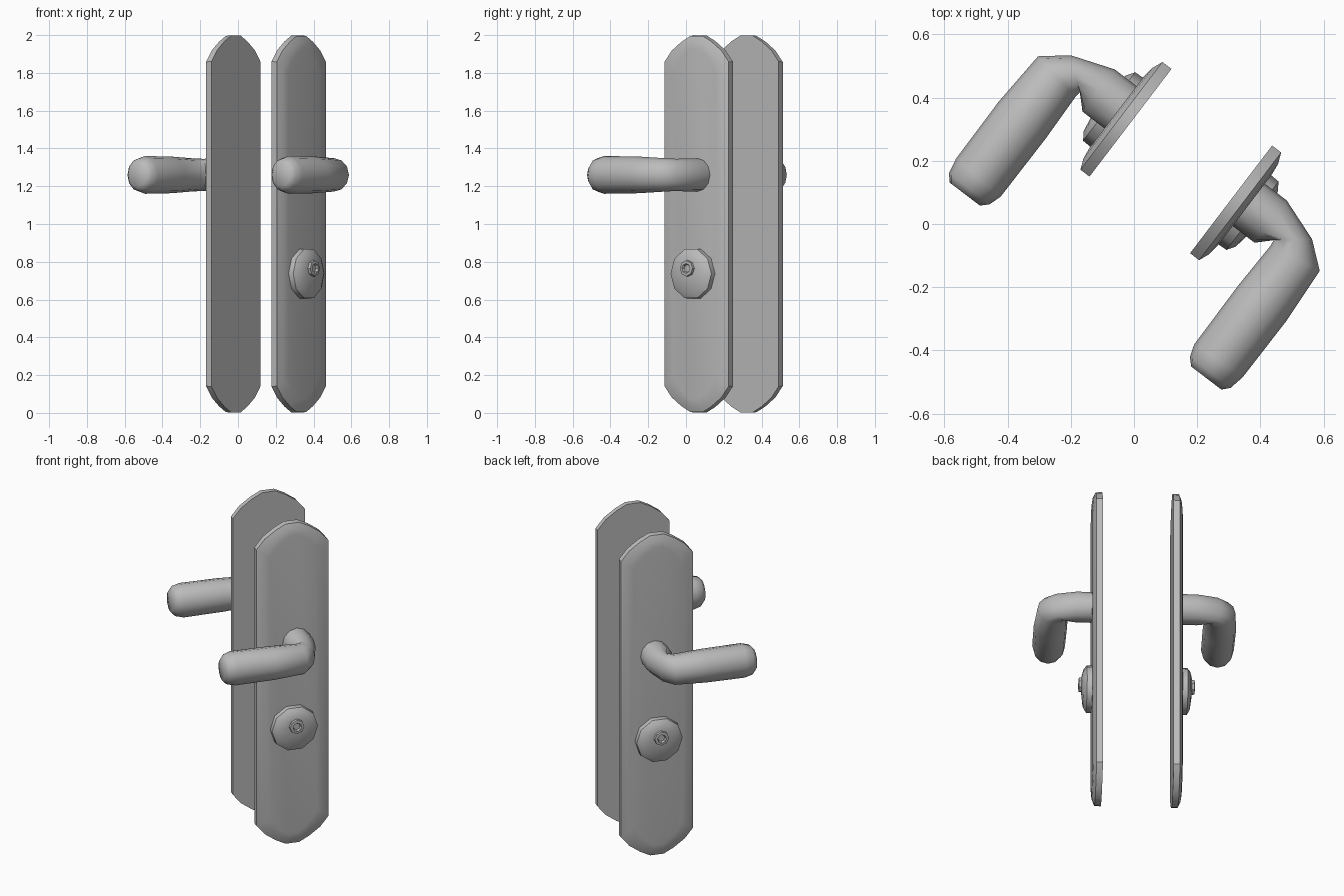
import bpy, bmesh
from math import cos, sin, pi, radians
from mathutils import Vector

cube = bpy.data.objects.get("Cube")
if cube:
    bpy.data.objects.remove(cube, do_unlink=True)

metal = bpy.data.materials.new("satin_grey_metal")
metal.use_nodes = True
GREY = (0.5, 0.5, 0.5, 1)
metal.diffuse_color = GREY
metal.node_tree.nodes["Principled BSDF"].inputs["Base Color"].default_value = GREY

# Door frame of reference: along the door, out of the door, centre of the door
TURN = radians(52.7)
ALONG = Vector((cos(TURN), sin(TURN), 0))
OUT = Vector((sin(TURN), -cos(TURN), 0))
CENTRE = Vector((0.148, 0.199, 0))


def loft(name, rings, side, angle):
    """Skin rings of (along, out, z) points and cap both ends."""
    bm = bmesh.new()
    loops = [[bm.verts.new(CENTRE + ALONG * s + OUT * d * side + Vector((0, 0, z)))
              for s, d, z in ring] for ring in rings]
    for a, b in zip(loops, loops[1:]):
        for i in range(len(a)):
            j = (i + 1) % len(a)
            bm.faces.new((a[i], a[j], b[j], b[i]))
    bm.faces.new(loops[0])
    bm.faces.new(loops[-1])
    bmesh.ops.recalc_face_normals(bm, faces=bm.faces)
    mesh = bpy.data.meshes.new(name)
    bm.to_mesh(mesh)
    bm.free()
    mesh.materials.append(metal)
    ob = bpy.data.objects.new(name, mesh)
    bpy.context.collection.objects.link(ob)
    bpy.ops.object.select_all(action='DESELECT')
    ob.select_set(True)
    bpy.context.view_layer.objects.active = ob
    bpy.ops.object.shade_smooth_by_angle(angle=radians(angle))


def plate_ring(d, sx, sz):
    """Long outline with a faceted arch at each end."""
    quarter = [(0.214, 0.86), (0.165, 0.92), (0.1, 0.967), (0.04, 0.998)]
    top = quarter + [(-x, z) for x, z in reversed(quarter)]
    outline = top + [(-x, -z) for x, z in top]
    return [(x * sx, d, 1 + z * sz) for x, z in outline]


def disc(d, r, z, n=10):
    return [(r * cos(2 * pi * i / n), d, z + r * sin(2 * pi * i / n)) for i in range(n)]


def lever_ring(outer, inner, rz, n=12):
    """Oval spanning an outer and an inner point of the bend."""
    mid = [(a + b) / 2 for a, b in zip(outer, inner)]
    half = [(a - b) / 2 for a, b in zip(outer, inner)]
    ring = []
    for i in range(n):
        c, s = cos(2 * pi * i / n), sin(2 * pi * i / n)
        ring.append((mid[0] + half[0] * c, mid[1] + half[1] * c, 1.26 + rz * s))
    return ring


# Lever stations: outer point, inner point, half height
LEVER = [((0.104, 0.235), (-0.064, 0.235), 0.088),
         ((0.104, 0.342), (-0.064, 0.342), 0.088),
         ((0.055, 0.48), (-0.02, 0.385), 0.085),
         ((-0.01, 0.56), (-0.04, 0.388), 0.088),
         ((-0.2, 0.572), (-0.2, 0.383), 0.097),
         ((-0.425, 0.57), (-0.435, 0.385), 0.1),
         ((-0.475, 0.56), (-0.475, 0.398), 0.088),
         ((-0.497, 0.54), (-0.497, 0.42), 0.062)]

for label, side in (("outer", 1), ("inner", -1)):
    # Backplate with a shallow bevel on the visible face
    loft(label + "_backplate", [plate_ring(0.2, 1, 1), plate_ring(0.236, 1, 0.998),
                                plate_ring(0.25, 0.84, 0.965),
                                plate_ring(0.255, 0.66, 0.93)], side, 35)
    # Bent lever handle
    loft(label + "_lever", [lever_ring(*st) for st in LEVER], side, 50)
    # Rose around the lock, rising to an off-centre boss
    loft(label + "_lock_rose", [disc(0.24, 0.138, 0.737), disc(0.285, 0.136, 0.737),
                                disc(0.302, 0.11, 0.742), disc(0.312, 0.05, 0.763)],
         side, 40)
    # Lock boss with a sunken keyway
    loft(label + "_lock_cylinder", [disc(0.3, 0.045, 0.765, 8), disc(0.327, 0.042, 0.765, 8),
                                    disc(0.329, 0.026, 0.765, 8),
                                    disc(0.316, 0.02, 0.765, 8)], side, 30)
